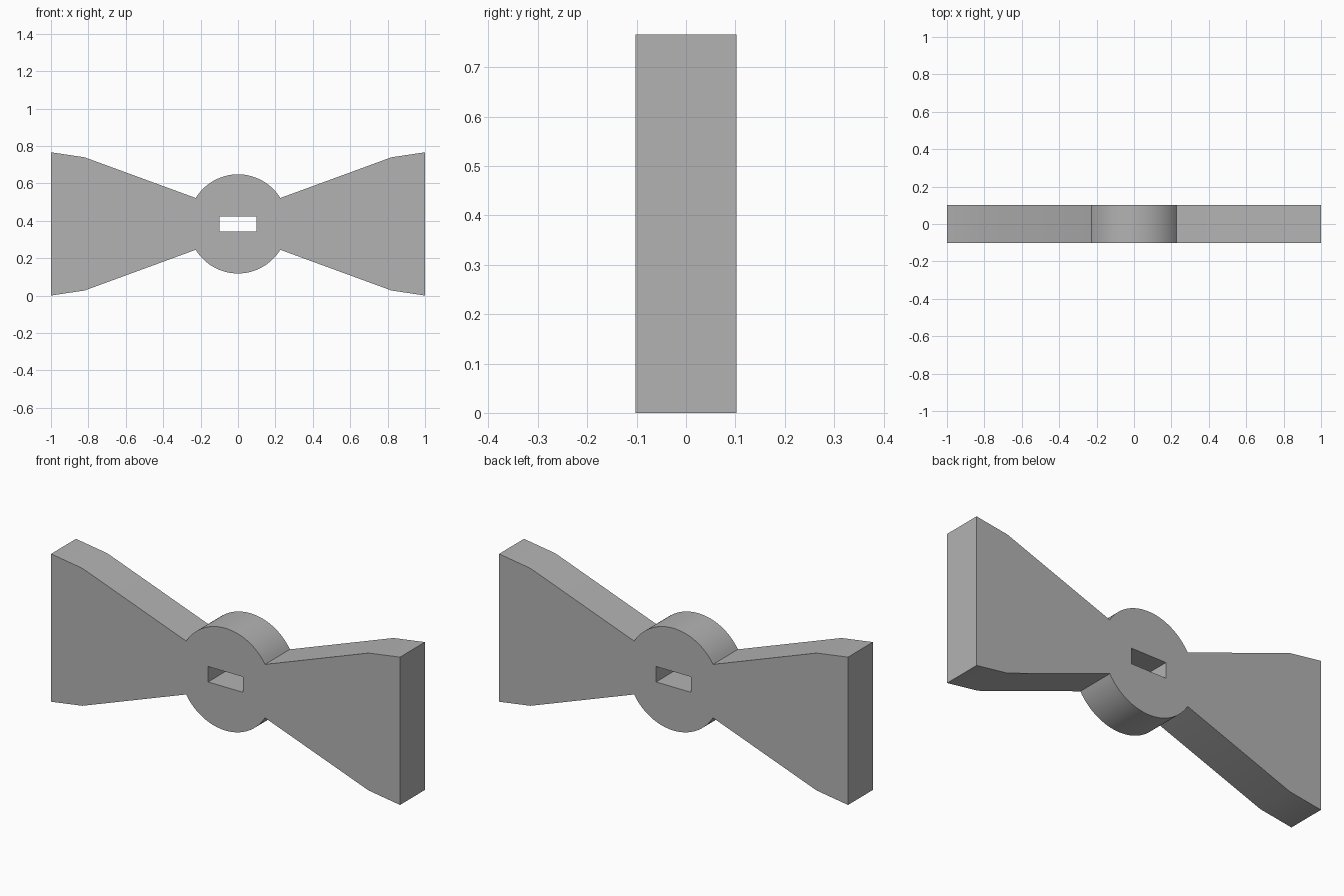
import bpy
import bmesh
import math
from mathutils import Vector

cube = bpy.data.objects.get("Cube")
if cube:
    bpy.data.objects.remove(cube, do_unlink=True)

CENTRE_Z = 0.383
HALF_DEPTH = 0.102
HUB_RADIUS = 0.265
NECK = (0.227, 0.139)
WING = [(0.82, 0.356), (1.0, 0.383)]
ARC_STEPS = 32

grey = bpy.data.materials.new("plain_grey")
grey.use_nodes = True
colour = (0.45, 0.45, 0.45, 1)
grey.diffuse_color = colour
grey.node_tree.nodes["Principled BSDF"].inputs["Base Color"].default_value = colour


def add_loop(bm, points):
    """Closed loop of edges in the front plane."""
    verts = [bm.verts.new((x, -HALF_DEPTH, CENTRE_Z + z)) for x, z in points]
    return [bm.edges.new((a, b)) for a, b in zip(verts, verts[1:] + verts[:1])]


# Upper outline: right-hand wing, hub arc, mirrored wing
neck_angle = math.atan2(NECK[1], NECK[0])
sweep = math.pi - 2 * neck_angle
arc = [(HUB_RADIUS * math.cos(neck_angle + sweep * i / ARC_STEPS),
        HUB_RADIUS * math.sin(neck_angle + sweep * i / ARC_STEPS))
       for i in range(ARC_STEPS + 1)]
upper = WING[::-1] + arc + [(-x, z) for x, z in WING]
lower = [(-x, -z) for x, z in upper]
slot = [(0.1, 0.04), (-0.1, 0.04), (-0.1, -0.04), (0.1, -0.04)]

# Fill the outline around the slot, then thicken it
bm = bmesh.new()
edges = add_loop(bm, upper + lower) + add_loop(bm, slot)
bmesh.ops.triangle_fill(bm, edges=edges, use_beauty=True, normal=Vector((0, -1, 0)))
result = bmesh.ops.extrude_face_region(bm, geom=bm.faces[:], use_keep_orig=True)
back = [v for v in result["geom"] if isinstance(v, bmesh.types.BMVert)]
bmesh.ops.translate(bm, verts=back, vec=(0, 2 * HALF_DEPTH, 0))
bmesh.ops.recalc_face_normals(bm, faces=bm.faces[:])

mesh = bpy.data.meshes.new("double_wing_plate")
bm.to_mesh(mesh)
bm.free()
mesh.materials.append(grey)
plate = bpy.data.objects.new("double_wing_plate", mesh)
bpy.context.collection.objects.link(plate)

# Smooth rim, sharp corners
bpy.ops.object.select_all(action="DESELECT")
plate.select_set(True)
bpy.context.view_layer.objects.active = plate
bpy.ops.object.shade_smooth_by_angle(angle=math.radians(30))
